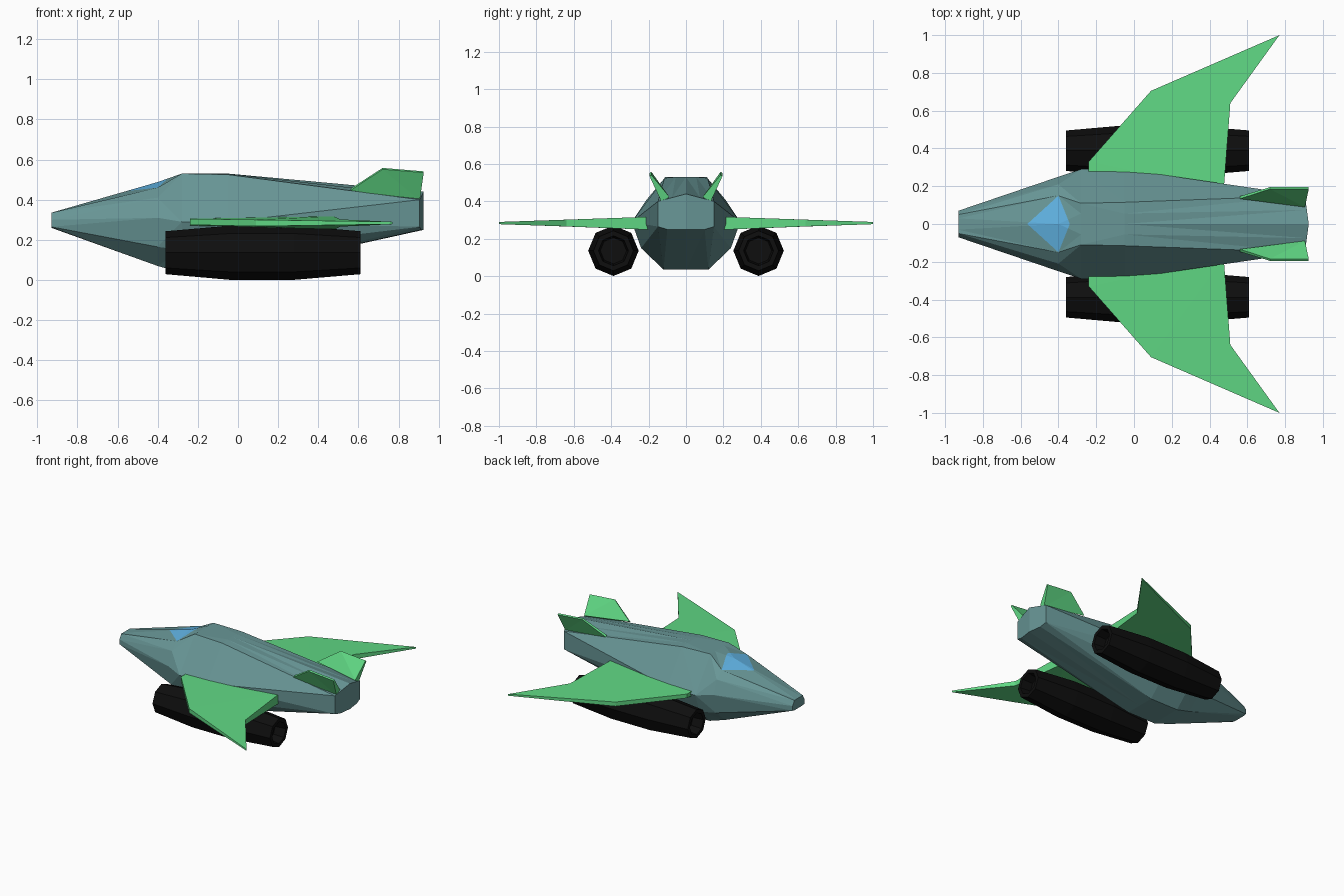
import bpy, bmesh, math
from mathutils import Vector

if "Cube" in bpy.data.objects:
    bpy.data.objects.remove(bpy.data.objects["Cube"])


def material(name, r, g, b):
    lin = [((c / 255 + 0.055) / 1.055) ** 2.4 if c > 10 else c / 255 / 12.92 for c in (r, g, b)]
    m = bpy.data.materials.new(name)
    m.diffuse_color = (*lin, 1)
    m.use_nodes = True
    m.node_tree.nodes["Principled BSDF"].inputs["Base Color"].default_value = m.diffuse_color
    return m


HULL = material("grey teal", 104, 150, 150)
GREEN = material("wing green", 96, 216, 132)
BLUE = material("window blue", 96, 178, 226)
BLACK = material("engine black", 14, 14, 14)


def finish(bm, name, *mats):
    bmesh.ops.recalc_face_normals(bm, faces=bm.faces)
    me = bpy.data.meshes.new(name)
    bm.to_mesh(me)
    bm.free()
    for m in mats:
        me.materials.append(m)
    ob = bpy.data.objects.new(name, me)
    bpy.context.collection.objects.link(ob)
    return ob


def bridge(bm, a, b):
    n = len(a)
    for i in range(n):
        j = (i + 1) % n
        bm.faces.new((a[i], a[j], b[j], b[i]))


# Fuselage: half sections from top centre round to bottom centre, mirrored
stations = [
    (-0.93, [(0, .335), (.03, .335), (.05, .335), (.07, .30), (.07, .265), (.045, .26), (0, .26)]),
    (-0.40, [(0, .488), (.15, .46), (.21, .41), (.25, .31), (.22, .165), (.11, .07), (0, .07)]),
    (-0.28, [(0, .53), (.055, .53), (.11, .53), (.29, .29), (.24, .15), (.12, .035), (0, .035)]),
    (-0.05, [(0, .53), (.055, .53), (.115, .525), (.29, .29), (.24, .15), (.12, .035), (0, .035)]),
    (0.905, [(0, .44), (.075, .42), (.15, .40), (.15, .33), (.15, .265), (.10, .25), (0, .25)]),
]
bm = bmesh.new()
rings = []
for x, half in stations:
    full = half + [(-y, z) for y, z in half[-2:0:-1]]
    bulge = 0.02 if x > 0.9 else 0
    rings.append([bm.verts.new((x + bulge * (1 - abs(y) / 0.15), y, z)) for y, z in full])
for a, b in zip(rings, rings[1:]):
    bridge(bm, a, b)
for r in (rings[0], rings[-1]):
    bm.faces.new(r[:7])
    bm.faces.new(r[6:] + r[:1])
bmesh.ops.triangulate(bm, faces=bm.faces)

# Cockpit window: cut a kite into the upper nose and colour the faces inside it
kite = [Vector((-.565, 0, 0)), Vector((-.40, .15, 0)), Vector((-.34, 0, 0)), Vector((-.40, -.15, 0))]
edges = []
for i in range(4):
    p, q = kite[i], kite[(i + 1) % 4]
    d = q - p
    edges.append((p, Vector((-d.y, d.x, 0))))
for p, n in edges:
    top = [f for f in bm.faces if f.calc_center_median().x < -.28 and f.normal.z > 0.1
           or all(v.co.z > .33 and v.co.x < -.2 for v in f.verts)]
    geom = set(top)
    for f in top:
        geom.update(f.edges)
        geom.update(f.verts)
    bmesh.ops.bisect_plane(bm, geom=list(geom), dist=1e-5, plane_co=p, plane_no=n)
    bm.normal_update()
for f in bm.faces:
    c = f.calc_center_median()
    if c.z > .38 and all((c - p).dot(n) < 0 for p, n in edges):
        f.material_index = 1
finish(bm, "fuselage", HULL, BLUE)


# Tapered plates: outline points with a half thickness each, spread along an axis
def plate(name, outline, axis, side):
    bm = bmesh.new()
    rings = []
    for s in (1, -1):
        ring = []
        for x, y, z, t in outline:
            p = Vector((x, y, z)) + axis * t * s
            ring.append(bm.verts.new((p.x, p.y * side, p.z)))
        rings.append(ring)
        bm.faces.new(ring)
    bridge(bm, *rings)
    bmesh.ops.triangulate(bm, faces=bm.faces)
    finish(bm, name, GREEN)


wing = [(-.24, .18, .285, .022), (-.24, .33, .29, .015), (.09, .705, .284, .016),
        (.77, 1.0, .284, .006), (.51, .64, .284, .018), (.475, .18, .283, .035)]
fin = [(.56, .14, .45, .008), (.72, .19, .555, .006), (.925, .19, .538, .006), (.905, .11, .41, .025)]

# Engine pods: octagonal barrels with recessed ends
pod = [(-.28, .07), (-.36, .08), (-.36, .107), (-.04, .135), (.28, .135), (.61, .107), (.61, .08), (.53, .07)]


def engine(name, side):
    bm = bmesh.new()
    rings = []
    for x, r in pod:
        rings.append([bm.verts.new((x, side * .388 + r * math.cos(k * math.pi / 4),
                                    .136 + r * math.sin(k * math.pi / 4))) for k in range(8)])
    for a, b in zip(rings, rings[1:]):
        bridge(bm, a, b)
    bm.faces.new(rings[0])
    bm.faces.new(rings[-1])
    finish(bm, name, BLACK)


for label, side in (("left", 1), ("right", -1)):
    plate(label + "_wing", wing, Vector((0, 0, 1)), side)
    plate(label + "_tail_fin", fin, Vector((0, .83, -.55)), side)
    engine(label + "_engine", side)
